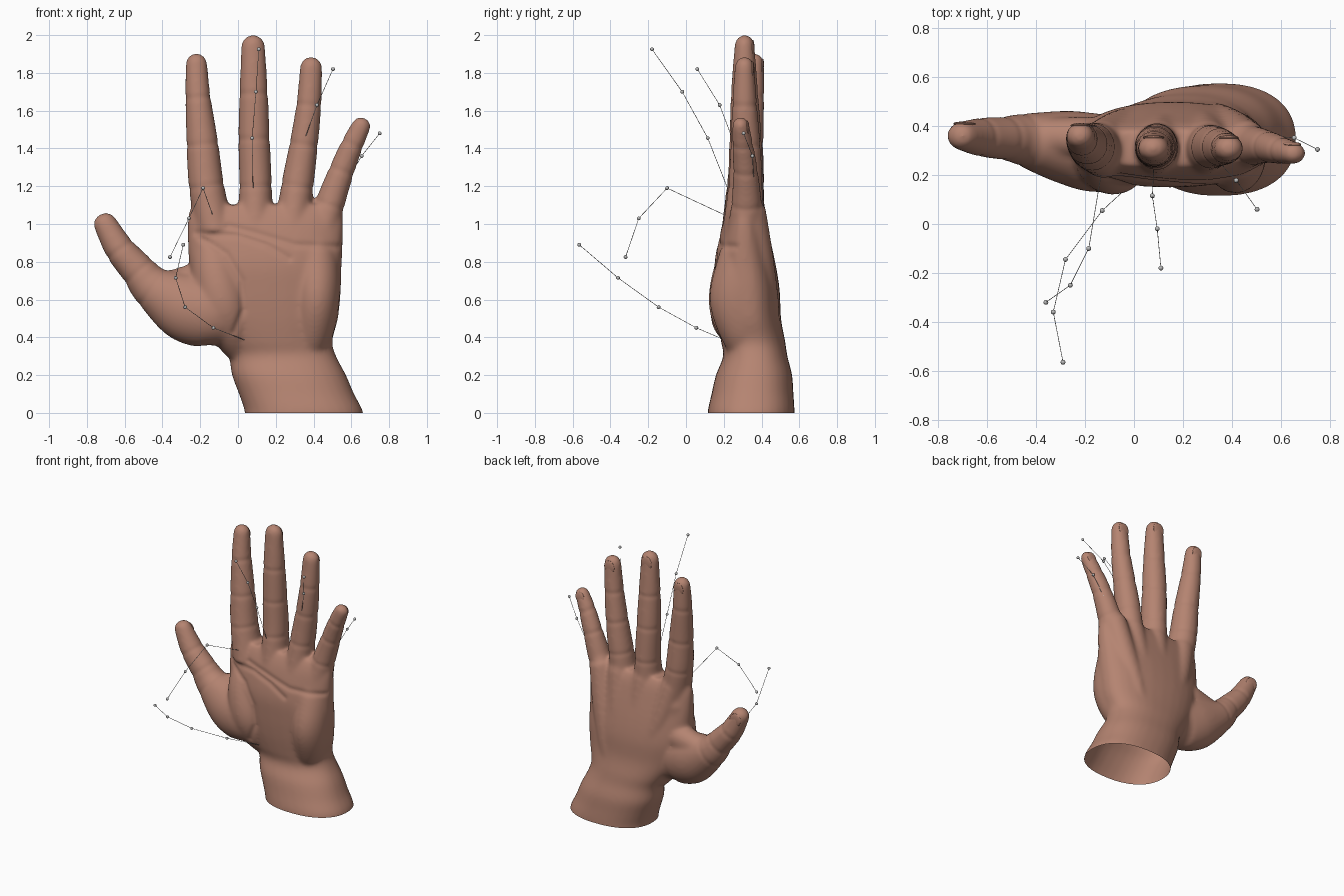
import bpy, bmesh, math
from mathutils import Vector, Matrix

cube = bpy.data.objects.get("Cube")
if cube:
    bpy.data.objects.remove(cube, do_unlink=True)


def material(name, rgb):
    mat = bpy.data.materials.new(name)
    mat.use_nodes = True
    mat.diffuse_color = (*rgb, 1)
    bsdf = mat.node_tree.nodes["Principled BSDF"]
    bsdf.inputs["Base Color"].default_value = (*rgb, 1)
    bsdf.inputs["Roughness"].default_value = 0.7
    return mat


skin = material("skin", (0.46, 0.23, 0.165))
chain_grey = material("chain grey", (0.5, 0.5, 0.5))


def add_object(name, bm, mat):
    mesh = bpy.data.meshes.new(name)
    bm.to_mesh(mesh)
    bm.free()
    for poly in mesh.polygons:
        poly.use_smooth = True
    mesh.materials.append(mat)
    obj = bpy.data.objects.new(name, mesh)
    bpy.context.scene.collection.objects.link(obj)
    return obj


def path_direction(rows, i):
    a, b = rows[max(i - 1, 0)], rows[min(i + 1, len(rows) - 1)]
    return (Vector(b[:3]) - Vector(a[:3])).normalized()


def flowing(rows, steps=5):
    """Fill in rows along a smooth curve through the given ones."""
    out = []
    for i in range(len(rows) - 1):
        quad = [rows[max(i - 1, 0)], rows[i], rows[i + 1], rows[min(i + 2, len(rows) - 1)]]
        for s in range(steps):
            t = s / steps
            out.append([b + t / 2 * (c - a + t * (2 * a - 5 * b + 4 * c - d
                                                  + t * (3 * (b - c) + d - a)))
                        for a, b, c, d in zip(*quad)])
    return out + [list(rows[-1])]


def loft(bm, rows, power=1.0, upright=False, tip=True, sides=32):
    """Skin closed rings, each given as x, y, z, half width, half depth."""
    rows = flowing(rows)
    stations = []
    for i, row in enumerate(rows):
        along = Vector((0, 0, 1)) if upright else path_direction(rows, i)
        stations.append((Vector(row[:3]), along, row[3], row[4]))
    if tip:
        centre, along, rx, ry = stations[-1]
        for angle in (0.4, 0.8, 1.2, 1.45):
            k = math.cos(angle) ** 0.8
            stations.append((centre + along * rx * math.sin(angle), along, rx * k, ry * k))
    rings = []
    for centre, along, rx, ry in stations:
        wide = Vector((0, 1, 0)).cross(along).normalized()
        deep = along.cross(wide)
        ring = []
        for s in range(sides):
            c, d = math.cos(math.tau * s / sides), math.sin(math.tau * s / sides)
            u = math.copysign(abs(c) ** power, c) * rx
            v = math.copysign(abs(d) ** power, d) * ry
            ring.append(bm.verts.new(centre + wide * u + deep * v))
        rings.append(ring)
    for low, high in zip(rings, rings[1:]):
        for s in range(sides):
            n = (s + 1) % sides
            bm.faces.new((low[s], low[n], high[n], high[s]))
    bm.faces.new(rings[0])
    bm.faces.new(rings[-1])


# Wrist and palm, from the cut end up to the finger webs
palm = [
    (.35, .345, -.06, .315, .23), (.348, .345, .01, .313, .23),
    (.31, .352, .1, .305, .217), (.27, .36, .2, .302, .202),
    (.235, .367, .3, .285, .17), (.2, .355, .38, .3, .17),
    (.175, .335, .5, .355, .168), (.155, .325, .65, .39, .171),
    (.145, .312, .8, .405, .16), (.145, .309, .97, .413, .124),
    (.145, .31, 1.05, .408, .1), (.14, .31, 1.1, .385, .075)]

# Digits from root to tip
fingers = {
    "index": [(-.12, .3, .95, .1, .115), (-.167, .315, 1.2, .094, .1),
              (-.188, .325, 1.42, .085, .085), (-.212, .345, 1.67, .068, .07),
              (-.22, .36, 1.845, .058, .054)],
    "middle": [(.09, .3, .95, .095, .115), (.093, .315, 1.2, .087, .097),
               (.085, .315, 1.45, .084, .086), (.083, .31, 1.69, .076, .073),
               (.08, .31, 1.937, .064, .054)],
    "ring": [(.28, .3, .95, .09, .11), (.314, .315, 1.2, .086, .092),
             (.348, .315, 1.42, .076, .08), (.375, .31, 1.63, .067, .067),
             (.387, .31, 1.825, .06, .053)],
    "little": [(.43, .31, .9, .09, .1), (.485, .32, 1.1, .079, .082),
               (.548, .315, 1.28, .068, .066), (.605, .3, 1.42, .06, .056),
               (.65, .29, 1.515, .052, .046)]}
thumb = [(.0, .33, .45, .11, .13), (-.13, .29, .525, .185, .16),
         (-.28, .315, .565, .185, .15), (-.45, .345, .665, .118, .108),
         (-.525, .35, .75, .094, .09), (-.625, .355, .865, .08, .08),
         (-.7, .36, .995, .064, .06)]
thumb_mound = [(.0, .36, .33, .07, .1), (-.04, .31, .45, .12, .14),
               (-.08, .285, .58, .145, .165), (-.12, .29, .75, .13, .145),
               (-.14, .32, .92, .1, .1)]
heel_of_hand = [(.36, .36, .3, .08, .1), (.395, .31, .43, .11, .13),
                (.415, .28, .6, .122, .155), (.415, .295, .78, .12, .135),
                (.4, .315, .95, .1, .1)]
thumb_web = [(-.42, .36, .67, .06, .07), (-.32, .355, .68, .085, .08),
             (-.2, .35, .7, .1, .09)]

# Knuckle ridges fanning from the wrist across the back of the hand
ridges = []
for rows in fingers.values():
    x = .02 + .9 * rows[1][0]
    ridges.append([(.15 + .35 * x, .41, .4, .07, .09), (.1 + .55 * x, .395, .6, .085, .095),
                   (.04 + .8 * x, .368, .82, .09, .095), (x, .335, 1.06, .085, .09)])

bm = bmesh.new()
loft(bm, palm, power=0.87, upright=True, tip=False)
for rows in (*fingers.values(), thumb, thumb_mound, heel_of_hand, thumb_web, *ridges):
    loft(bm, rows)
bmesh.ops.recalc_face_normals(bm, faces=bm.faces)
hand = add_object("hand", bm, skin)

# Fuse the parts into one soft skin
remesh = hand.modifiers.new("fuse", "REMESH")
remesh.mode = "VOXEL"
remesh.voxel_size = 0.01
soften = hand.modifiers.new("soften", "SMOOTH")
soften.factor = 0.5
soften.iterations = 24
graph = bpy.context.evaluated_depsgraph_get()
fused = bpy.data.meshes.new_from_object(hand.evaluated_get(graph))
hand.modifiers.clear()
bm = bmesh.new()
bm.from_mesh(fused)

# Palm lines and finger joint folds, pressed into the skin
palm_lines = [
    [(.53, .88), (.3, .89), (.1, .95), (-.05, .99)],
    [(-.22, .95), (.0, .94), (.15, .89), (.27, .82)],
    [(-.2, .93), (-.06, .84), (.02, .7), (.03, .55), (-.02, .43)]]
folds = [(a, b, 0.007, True) for line in palm_lines for a, b in zip(line, line[1:])]
for rows in (*fingers.values(), thumb[2:]):
    for i in (1, 2, 3):
        x, y, z, rx, ry = rows[i]
        t = path_direction(rows, i)
        folds.append(((x - t.z * rx, z + t.x * rx), (x + t.z * rx, z - t.x * rx), 0.003, False))


def fold_depth(p, a, b):
    a, b = Vector(a), Vector(b)
    k = max(0, min(1, (p - a).dot(b - a) / (b - a).length_squared))
    return math.exp(-((p - a - (b - a) * k).length / 0.018) ** 2)


bm.normal_update()
shifts = []
for v in bm.verts:
    p = Vector((v.co.x, v.co.z))
    push = max((depth * fold_depth(p, a, b) for a, b, depth, front in folds
                if not front or v.normal.y < -0.3), default=0)
    shifts.append(v.normal * push)
for v, shift in zip(bm.verts, shifts):
    v.co -= shift

# Open cut at the wrist
bmesh.ops.bisect_plane(bm, geom=bm.verts[:] + bm.edges[:] + bm.faces[:],
                       plane_co=(0, 0, 0), plane_no=(0, 0, -1), clear_outer=True)
bm.to_mesh(fused)
bm.free()
for poly in fused.polygons:
    poly.use_smooth = True
fused.materials.clear()
fused.materials.append(skin)
hand.data = fused

# Nails on the back of each digit
for name, rows in {**fingers, "thumb": thumb}.items():
    x, y, z, rx, ry = rows[-1]
    t = path_direction(rows, len(rows) - 1)
    wide = Vector((0, 1, 0)).cross(t).normalized()
    axes = Matrix((wide, t.cross(wide), t)).transposed().to_4x4()
    spot = Vector((x, y, z)) + t.cross(wide) * (ry - 0.01) - t * rx * 0.2
    size = Matrix.Diagonal((rx * 0.7, 0.009, rx * 0.8, 1))
    bm = bmesh.new()
    bmesh.ops.create_uvsphere(bm, u_segments=16, v_segments=10, radius=1,
                              matrix=Matrix.Translation(spot) @ axes @ size)
    add_object(name + "_nail", bm, skin)

# Thin jointed guide chains beside the digits, each from root to free end
chains = {
    "thumb": [(.05, .22, .38), (-.13, .055, .45), (-.28, -.145, .56),
              (-.33, -.36, .715), (-.29, -.565, .89)],
    "index": [(-.135, .2, 1.05), (-.185, -.1, 1.19), (-.26, -.25, 1.03), (-.36, -.32, .825)],
    "middle": [(.08, .22, 1.19), (.075, .115, 1.455), (.095, -.02, 1.7), (.11, -.18, 1.925)],
    "ring": [(.35, .25, 1.44), (.418, .178, 1.63), (.503, .06, 1.82)],
    "little": [(.54, .36, 1.15), (.57, .36, 1.22), (.655, .352, 1.36), (.75, .305, 1.48)]}
for name, points in chains.items():
    points = [Vector(p) for p in points]
    bm = bmesh.new()
    for p in points[1:]:
        bmesh.ops.create_uvsphere(bm, u_segments=12, v_segments=8, radius=0.01,
                                  matrix=Matrix.Translation(p))
    for a, b in zip(points, points[1:]):
        turn = (b - a).to_track_quat("Z", "Y").to_matrix().to_4x4()
        bmesh.ops.create_cone(bm, cap_ends=True, segments=6, radius1=0.0015, radius2=0.0015,
                              depth=(b - a).length, matrix=Matrix.Translation((a + b) / 2) @ turn)
    add_object(name + "_guide_chain", bm, chain_grey)
